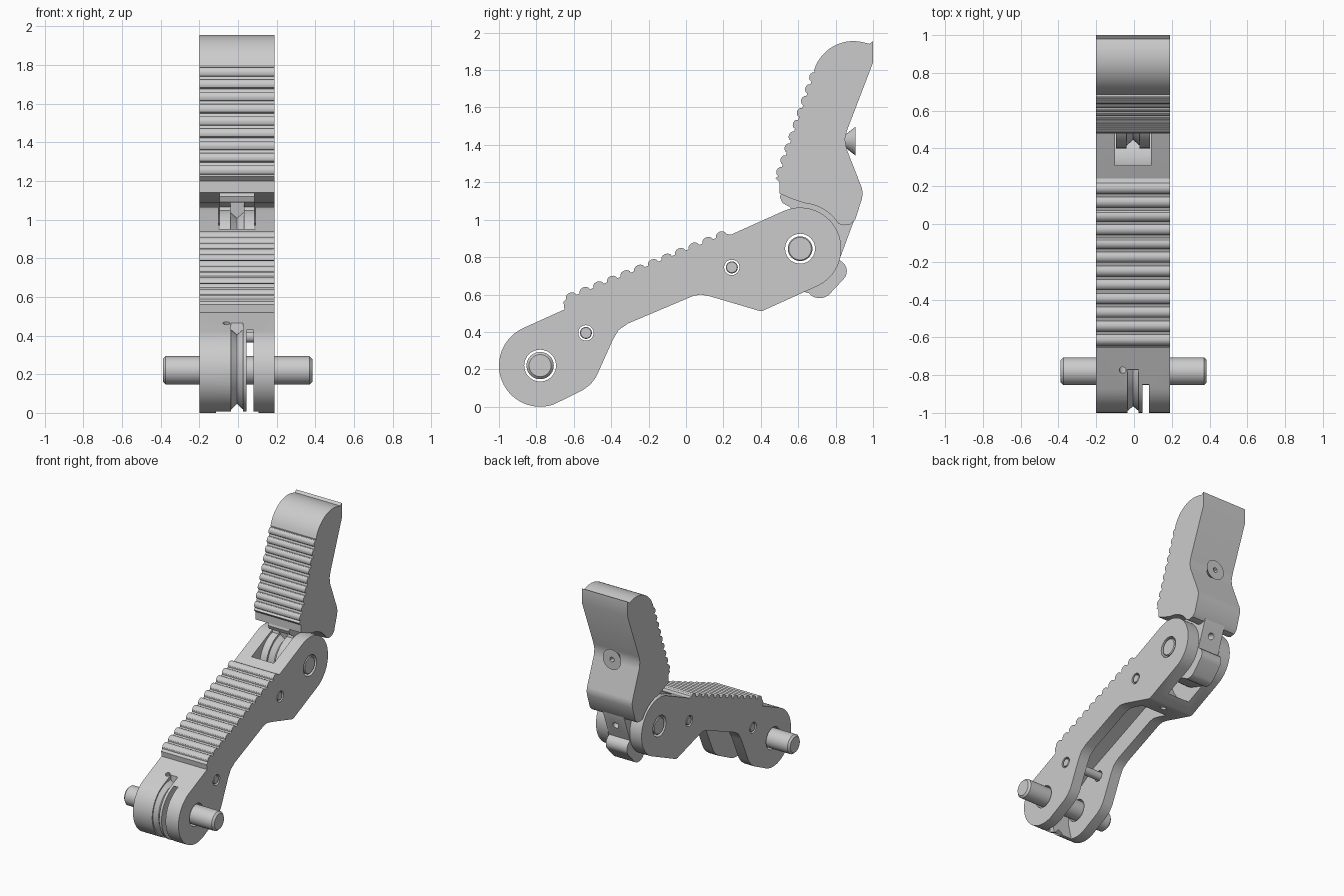
import bpy, bmesh
from math import sin, cos, radians, hypot
from mathutils import Vector, Matrix

if "Cube" in bpy.data.objects:
    bpy.data.objects.remove(bpy.data.objects["Cube"])

X0, X1 = -0.2, 0.19                 # link width
KNUCKLE, JOINT = (-0.78, 0.22), (0.61, 0.845)


def arc(c, r, a0, a1, n=20):
    return [(c[0] + r * cos(radians(a0 + (a1 - a0) * i / n)),
             c[1] + r * sin(radians(a0 + (a1 - a0) * i / n))) for i in range(n + 1)]


def ridges(p, q, n, h):
    """Row of rounded grip ridges from p to q, bulging to the left of travel."""
    p, q = Vector(p), Vector(q)
    d = (q - p) / n
    up = Vector((-d.y, d.x)).normalized() * h
    pts = []
    for i in range(n):
        for k in range(7):
            a = radians(180 - 30 * k)
            pts.append(tuple(p + d * (i + 0.5 + 0.38 * cos(a)) + up * sin(a)))
    return pts


def finish(name, bm):
    bmesh.ops.recalc_face_normals(bm, faces=bm.faces)
    me = bpy.data.meshes.new(name)
    bm.to_mesh(me)
    bm.free()
    ob = bpy.data.objects.new(name, me)
    bpy.context.collection.objects.link(ob)
    return ob


def plate(name, pts, x0=X0, x1=X1):
    """Extrude a (y, z) profile along x."""
    bm = bmesh.new()
    f = bm.faces.new([bm.verts.new((x0, y, z)) for y, z in pts])
    ext = bmesh.ops.extrude_face_region(bm, geom=[f])['geom']
    bmesh.ops.translate(bm, vec=(x1 - x0, 0, 0),
                        verts=[v for v in ext if isinstance(v, bmesh.types.BMVert)])
    return finish(name, bm)


def rod(name, p, q, r, r2=None, chamfer=0, sides=40):
    p, q = Vector(p), Vector(q)
    m = Matrix.Translation((p + q) / 2) @ (q - p).to_track_quat('Z', 'Y').to_matrix().to_4x4()
    bm = bmesh.new()
    bmesh.ops.create_cone(bm, cap_ends=True, segments=sides, radius1=r,
                          radius2=r if r2 is None else r2, depth=(q - p).length, matrix=m)
    if chamfer:
        rim = [e for f in bm.faces if len(f.verts) > 4 for e in f.edges]
        bmesh.ops.bevel(bm, geom=rim, offset=chamfer, segments=1, affect='EDGES')
    return finish(name, bm)


def xrod(name, c, r, x0=-0.3, x1=0.3, chamfer=0):
    return rod(name, (x0, *c), (x1, *c), r, chamfer=chamfer)


def groove(c, r, w, outer, a0, a1, n=32):
    """V-shaped partial ring used to cut the tendon groove."""
    sec = [(-0.005, r), (0.005 + w - 0.005, r + w), (w, outer), (-w - 0.01, outer), (-w - 0.01, r + w)]
    bm = bmesh.new()
    rings = []
    for i in range(n + 1):
        a = radians(a0 + (a1 - a0) * i / n)
        rings.append([bm.verts.new((x, c[0] + s * cos(a), c[1] + s * sin(a))) for x, s in sec])
    for s, t in zip(rings, rings[1:]):
        for k in range(5):
            bm.faces.new((s[k], s[k - 1], t[k - 1], t[k]))
    bm.faces.new(rings[0])
    bm.faces.new(rings[-1])
    return finish("groove_cutter", bm)


def cut(ob, *cutters):
    bpy.context.view_layer.objects.active = ob
    for c in cutters:
        m = ob.modifiers.new("cut", 'BOOLEAN')
        m.operation, m.solver, m.object = 'DIFFERENCE', 'EXACT', c
        bpy.ops.object.modifier_apply(modifier=m.name)
        bpy.data.objects.remove(c)


# Lower link: two round ends joined by a ridged beam
link = plate("lower_link",
             arc(KNUCKLE, 0.22, 290, 115, 28)
             + [(-0.65, 0.52), (-0.655, 0.56)]
             + ridges((-0.65, 0.572), (0.225, 0.928), 12, 0.024)
             + [(0.24, 0.92)] + arc(JOINT, 0.22, 114, -65, 28)
             + [(0.41, 0.513), (0.39, 0.513), (0.13, 0.59), (0.08, 0.6), (0.04, 0.593),
                (-0.31, 0.445), (-0.36, 0.41), (-0.39, 0.36), (-0.48, 0.16),
                (-0.51, 0.12), (-0.55, 0.09)])
cut(link,
    # hollow underside, fork slot and knuckle slot
    plate("cavity", [(-0.81, -0.1), (-0.87, 0.15), (-0.87, 0.27), (-0.8, 0.345), (-0.6, 0.48),
                     (0.1, 0.775), (0.2, 0.7), (0.24, 0.4), (0, -0.1)], -0.115, 0.105),
    xrod("fork_slot", JOINT, 0.32, -0.1, 0.09),
    plate("knuckle_slot", [(-1.1, -0.1), (-0.7, -0.1), (-0.7, 0.43), (-1.1, 0.43)], 0.045, 0.08),
    groove(KNUCKLE, 0.185, 0.025, 0.26, 270, 88),
    # pin holes and tendon holes
    xrod("hole", KNUCKLE, 0.085), xrod("hole", JOINT, 0.08),
    xrod("hole", (-0.535, 0.395), 0.041), xrod("hole", (0.245, 0.745), 0.041),
    rod("hole", (-0.06, -0.79, 0.5), (-0.06, -0.7, 0.3), 0.018, sides=16),
    rod("hole", (0, 0.15, 0.82), (0, 0.42, 0.92), 0.018, sides=16),
    rod("hole", (0, 0.34, 0.45), (0, 0.31, 0.62), 0.022, sides=16))

# Fingertip: ridged pad in front, pinched back
tip = plate("fingertip",
            [(0.5, 1.14), (0.5, 1.2), (0.478, 1.222)]
            + ridges((0.492, 1.225), (0.69, 1.795), 9, 0.02)
            + arc((0.895, 1.735), 0.22, 163, 75, 14)
            + [(0.98, 1.94), (1.0, 1.955), (1.0, 1.84), (0.86, 1.475), (0.85, 1.43),
               (0.858, 1.38), (0.94, 1.17), (0.945, 1.14), (0.94, 1.11), (0.905, 1.0),
               (0.88, 0.975), (0.84, 0.97)]
            + arc(JOINT, 0.245, 33, 85, 10) + [(0.57, 1.11)])

# Tongue that hangs the fingertip in the fork
tongue = plate("fingertip_tongue",
               [(0.9, 1.15), (0.52, 1.18), (0.502, 1.12), (0.515, 1.09), (0.56, 1.065)]
               + arc(JOINT, 0.21, 105, 250, 20)
               + [(0.645, 0.61)] + arc((0.715, 0.655), 0.075, 220, 310, 6)
               + arc((0.8, 0.725), 0.06, -45, 50, 6) + [(0.82, 0.785), (0.9, 1.0)],
               -0.095, 0.085)
cut(tongue,
    groove(JOINT, 0.165, 0.03, 0.26, 100, 240), xrod("hole", JOINT, 0.08),
    rod("hole", (0, 0.75, 0.93), (0, 0.95, 0.86), 0.025, sides=16))

# Pins
pins = [xrod("knuckle_pin", KNUCKLE, 0.073, -0.388, 0.385, 0.014),
        xrod("joint_pin", JOINT, 0.066, -0.198, 0.188, 0.006),
        xrod("front_cross_pin", (-0.535, 0.395), 0.032, -0.198, 0.188, 0.004),
        xrod("rear_cross_pin", (0.245, 0.745), 0.032, -0.198, 0.188, 0.004)]

# Countersunk screw on the back of the fingertip
screw = rod("back_screw", (0, 0.84, 1.42), (0, 0.907, 1.42), 0.025, 0.078)
cut(screw, rod("socket", (0, 0.87, 1.42), (0, 0.95, 1.42), 0.02, sides=6))

bpy.ops.object.select_all(action='DESELECT')
for ob in [link, tip, tongue, screw] + pins:
    ob.select_set(True)
bpy.context.view_layer.objects.active = link
bpy.ops.object.shade_smooth_by_angle(angle=radians(30))
